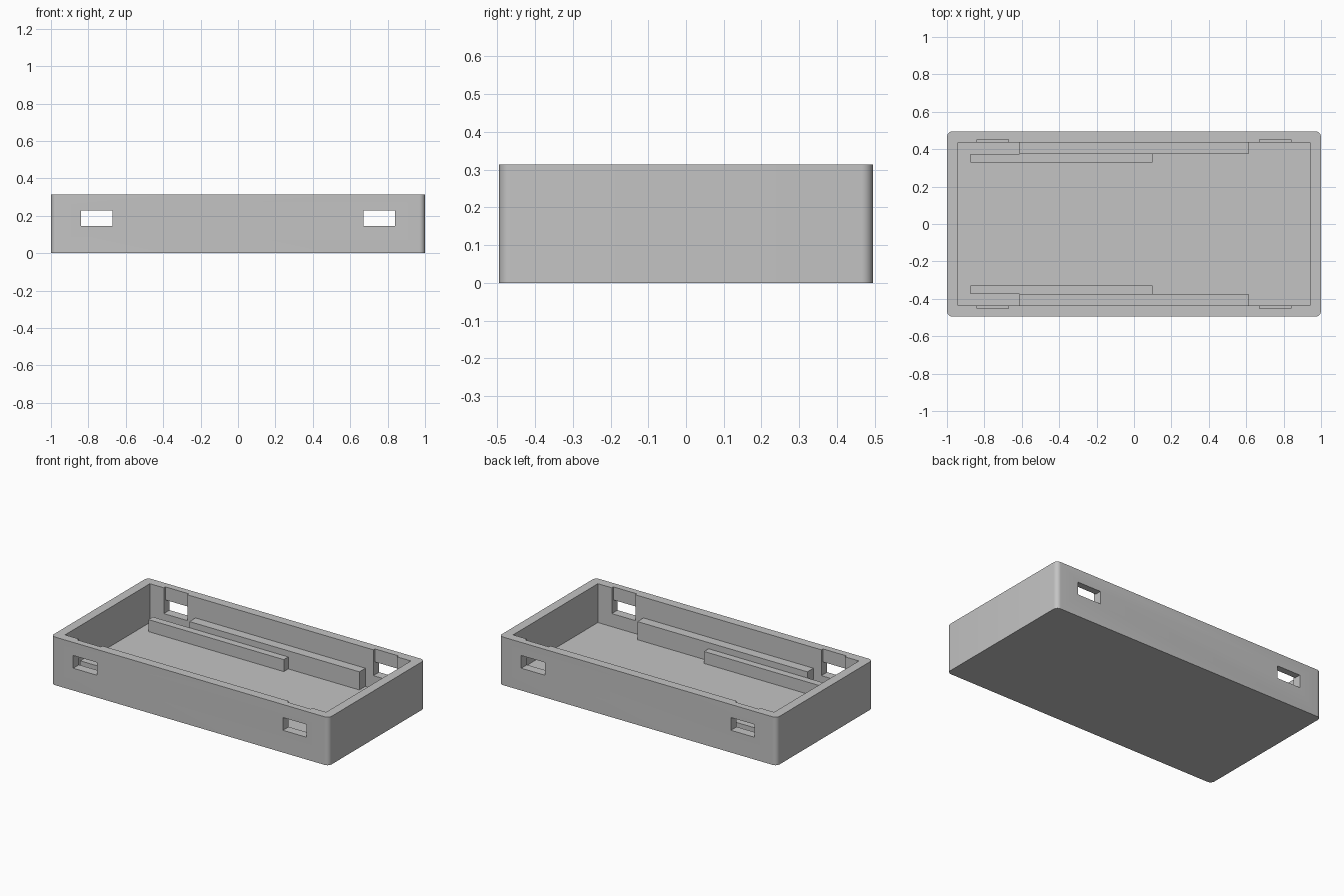
import bpy
import bmesh
import math

cube = bpy.data.objects.get("Cube")
if cube:
    bpy.data.objects.remove(cube, do_unlink=True)

grey = bpy.data.materials.new("plain grey")
grey.use_nodes = True
grey.diffuse_color = (0.55, 0.55, 0.55, 1)
grey.node_tree.nodes["Principled BSDF"].inputs["Base Color"].default_value = grey.diffuse_color

LENGTH, DEPTH, HEIGHT = 2.0, 0.99, 0.313
INNER_X, INNER_Y, FLOOR = 0.94, 0.436, 0.06
WINDOW_X, WINDOW_Z = (0.67, 0.84), (0.145, 0.228)
RECESS_Y = 0.452


def box(name, x, y, z, corner=0):
    """Box from (min, max) ranges, with optional rounded vertical edges."""
    bm = bmesh.new()
    bmesh.ops.create_cube(bm, size=1)
    for v in bm.verts:
        v.co = [r[0] if c < 0 else r[1] for c, r in zip(v.co, (x, y, z))]
    if corner:
        upright = [e for e in bm.edges
                   if abs(e.verts[0].co.z - e.verts[1].co.z) > 0.1]
        bmesh.ops.bevel(bm, geom=upright, offset=corner, segments=8,
                        profile=0.5, affect='EDGES')
    bmesh.ops.recalc_face_normals(bm, faces=bm.faces)
    mesh = bpy.data.meshes.new(name)
    bm.to_mesh(mesh)
    bm.free()
    mesh.materials.append(grey)
    obj = bpy.data.objects.new(name, mesh)
    bpy.context.collection.objects.link(obj)
    return obj


def select(obj):
    bpy.ops.object.select_all(action='DESELECT')
    obj.select_set(True)
    bpy.context.view_layer.objects.active = obj


def cut(target, cutter):
    mod = target.modifiers.new("cut", 'BOOLEAN')
    mod.operation, mod.solver, mod.object = 'DIFFERENCE', 'EXACT', cutter
    select(target)
    bpy.ops.object.modifier_apply(modifier=mod.name)
    bpy.data.objects.remove(cutter, do_unlink=True)


# Open tray with rounded outer corners
tray = box("tray", (-LENGTH / 2, LENGTH / 2), (-DEPTH / 2, DEPTH / 2),
           (0, HEIGHT), corner=0.03)
cut(tray, box("cavity", (-INNER_X, INNER_X), (-INNER_Y, INNER_Y), (FLOOR, 1)))

# Clip recesses open at the rim, each with a window through the wall
for side in (-1, 1):
    x = sorted(side * v for v in WINDOW_X)
    cut(tray, box("recess", x, (-RECESS_Y, RECESS_Y), (WINDOW_Z[0], 1)))
    cut(tray, box("window", x, (-1, 1), WINDOW_Z))
select(tray)
bpy.ops.object.shade_smooth_by_angle(angle=math.radians(30))

# Pairs of support rails along the long walls
for side, label in ((-1, "front"), (1, "back")):
    def span(a, b):
        return sorted((side * a, side * b))
    box(label + "_tall_rail", (-0.612, 0.612), span(0.374, INNER_Y + 0.01), (0.03, 0.178))
    box(label + "_low_rail", (-0.875, 0.1), span(0.328, 0.374), (0.03, 0.138))
